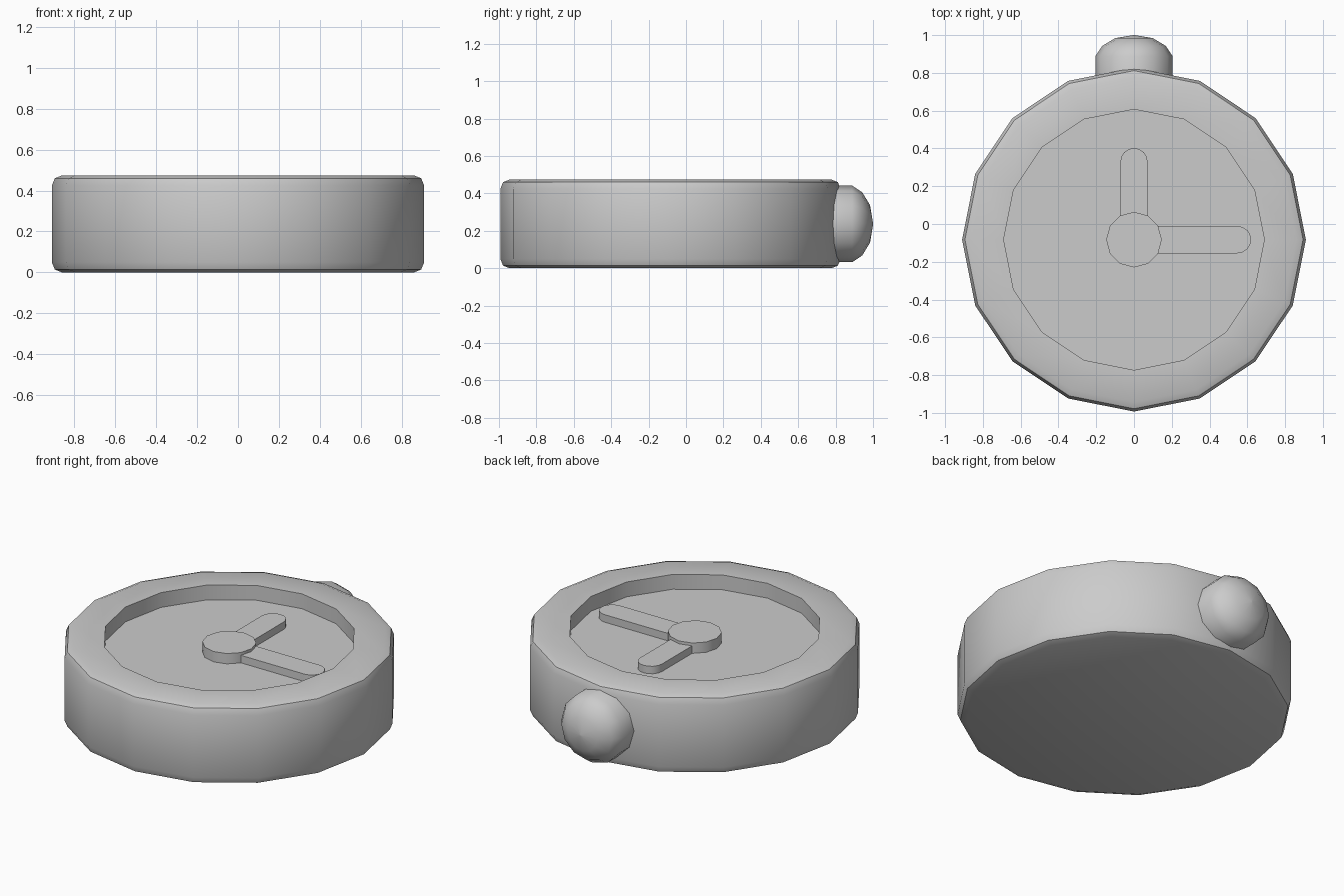
import bpy, bmesh, math
from mathutils import Matrix

cube = bpy.data.objects.get("Cube")
if cube:
    bpy.data.objects.remove(cube, do_unlink=True)

grey = bpy.data.materials.new("plain grey")
grey.use_nodes = True
COLOUR = (0.6, 0.6, 0.6, 1)
grey.diffuse_color = COLOUR
grey.node_tree.nodes["Principled BSDF"].inputs["Base Color"].default_value = COLOUR

CY = -0.083      # centre of the dial in y
FLOOR = 0.385    # height of the recessed dial


def finish(name, bm, angle):
    bmesh.ops.recalc_face_normals(bm, faces=bm.faces)
    mesh = bpy.data.meshes.new(name)
    bm.to_mesh(mesh)
    bm.free()
    mesh.materials.append(grey)
    obj = bpy.data.objects.new(name, mesh)
    bpy.context.collection.objects.link(obj)
    bpy.ops.object.select_all(action="DESELECT")
    obj.select_set(True)
    bpy.context.view_layer.objects.active = obj
    bpy.ops.object.shade_smooth_by_angle(angle=math.radians(angle))
    return obj


def lathe(name, profile, sides, matrix, angle):
    """Stack rings of (radius, height) around z and cap both ends."""
    bm = bmesh.new()
    rings = []
    for r, z in profile:
        rings.append([bm.verts.new((r * math.cos(2 * math.pi * i / sides),
                                    r * math.sin(2 * math.pi * i / sides), z))
                      for i in range(sides)])
    for a, b in zip(rings, rings[1:]):
        for i in range(sides):
            j = (i + 1) % sides
            bm.faces.new((a[i], a[j], b[j], b[i]))
    bm.faces.new(rings[0])
    bm.faces.new(rings[-1])
    bm.transform(matrix)
    return finish(name, bm, angle)


def hand(name, length, turn, height):
    """Flat bar from the dial centre with a rounded tip."""
    r = 0.072
    outline = [(0, -r)]
    for i in range(9):
        a = math.pi * (i / 8 - 0.5)
        outline.append((length - r + r * math.cos(a), r * math.sin(a)))
    outline.append((0, r))
    bm = bmesh.new()
    base = bm.faces.new([bm.verts.new((x, y, 0)) for x, y in outline])
    top = bmesh.ops.extrude_face_region(bm, geom=[base])["geom"]
    for v in top:
        if isinstance(v, bmesh.types.BMVert):
            v.co.z = height
    bm.transform(Matrix.Translation((0, CY, FLOOR)) @ Matrix.Rotation(turn, 4, "Z"))
    return finish(name, bm, 35)


# Case with rounded rims and a recessed dial
lathe("watch_case",
      [(0.86, 0), (0.895, 0.014), (0.91, 0.05), (0.91, 0.424), (0.895, 0.46),
       (0.86, 0.474), (0.69, 0.474), (0.69, FLOOR)],
      16, Matrix.Translation((0, CY, 0)), 35)

# Hub and the two hands
lathe("hand_hub", [(0.147, FLOOR), (0.147, FLOOR + 0.062)], 12,
      Matrix.Translation((0, CY, 0)), 35)
hand("hour_hand", 0.485, math.pi / 2, 0.045)
hand("minute_hand", 0.62, 0, 0.045)

# Domed crown on the back edge
lathe("crown",
      [(0.205, 0.72), (0.205, 0.888), (0.168, 0.943), (0.1, 0.984), (0.004, 1.0)],
      12, Matrix.Translation((0, 0, 0.237)) @ Matrix.Rotation(-math.pi / 2, 4, "X"), 50)
